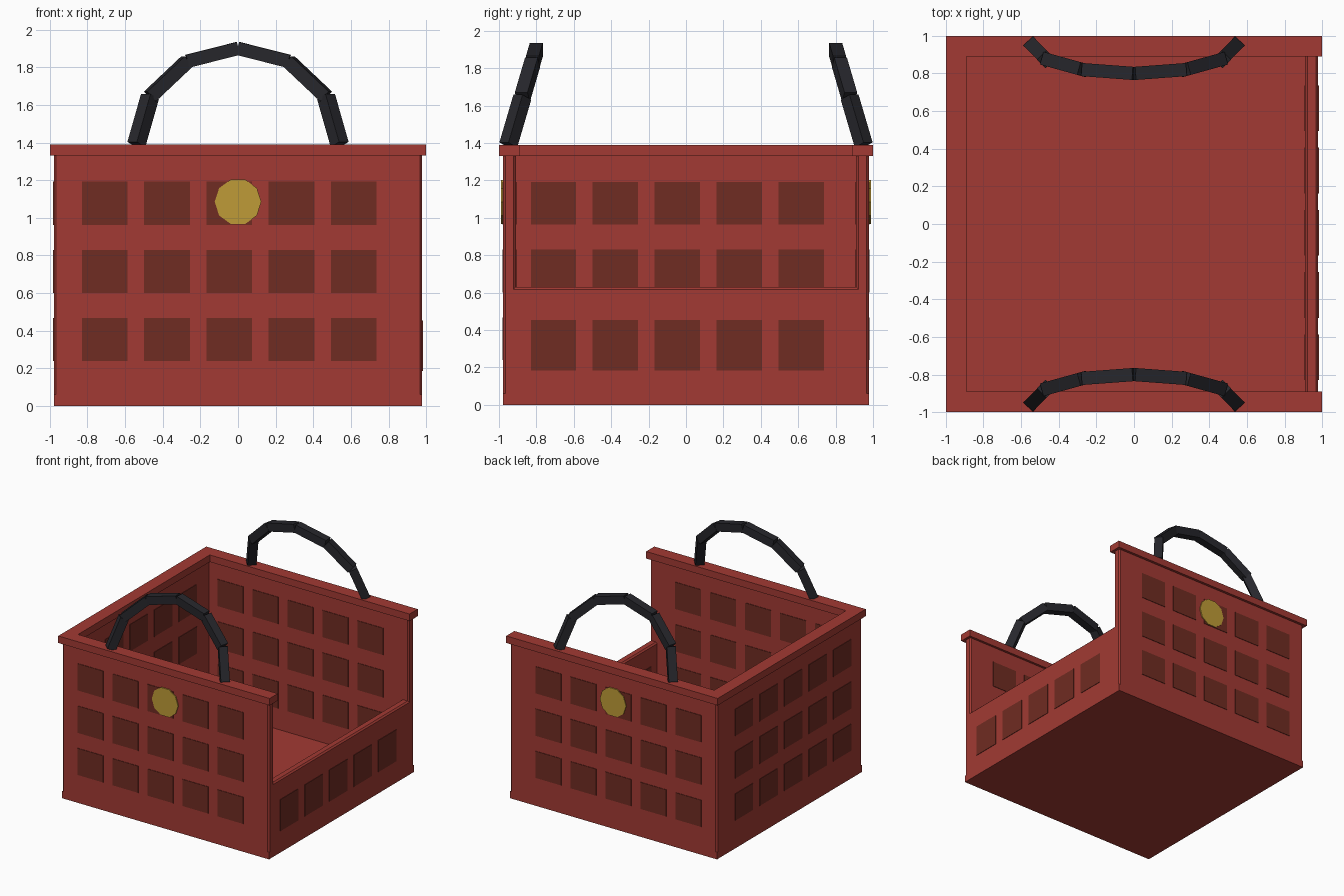
import bpy, math
from mathutils import Vector

if "Cube" in bpy.data.objects:
    bpy.data.objects.remove(bpy.data.objects["Cube"])


def mat(name, rgb):
    m = bpy.data.materials.new(name)
    m.diffuse_color = (*rgb, 1)
    m.use_nodes = True
    m.node_tree.nodes["Principled BSDF"].inputs["Base Color"].default_value = m.diffuse_color
    return m


RED = mat("red plastic", (0.36, 0.042, 0.033))
BROWN = mat("dark brown red", (0.162, 0.025, 0.016))
GOLD = mat("gold", (0.52, 0.33, 0.038))
BLACK = mat("black", (0.02, 0.02, 0.025))


def box(name, lo, hi, material, bevel=0.0):
    lo, hi = Vector(lo), Vector(hi)
    bpy.ops.mesh.primitive_cube_add(size=1, location=(lo + hi) / 2)
    o = bpy.context.object
    o.name = name
    o.scale = hi - lo
    bpy.ops.object.transform_apply(location=False, rotation=False, scale=True)
    o.data.materials.append(material)
    if bevel:
        b = o.modifiers.new("bevel", 'BEVEL')
        b.width = bevel
        b.segments = 1
    return o


OUT, INN, BEV = 0.978, 0.91, 0.012   # wall outer face, inner face, chamfer
TOP = 1.36

# Floor and four walls (right one is low)
box("floor", (-OUT, -OUT, 0), (OUT, OUT, 0.06), RED)
box("front_wall", (-OUT, -OUT, 0.03), (OUT, -INN, TOP), RED, BEV)
box("back_wall", (-OUT, INN, 0.03), (OUT, OUT, TOP), RED, BEV)
box("left_wall", (-OUT, -OUT, 0.03), (-INN, OUT, TOP), RED, BEV)
box("right_low_wall", (INN, -OUT, 0.03), (OUT, OUT, 0.63), RED, BEV)

# Top rim on three sides
box("front_rim", (-1, -1, 1.33), (1, -0.89, 1.39), RED)
box("back_rim", (-1, 0.89, 1.33), (1, 1, 1.39), RED)
box("left_rim", (-1, -0.89, 1.33), (-0.89, 0.89, 1.39), RED)

# Thin dark panels on both faces of every wall
T = 0.004
ROWS = [(0.24, 0.468), (0.60, 0.83), (0.963, 1.192)]
LOW_ROWS = [(0.185, 0.455)]
for side, axis, sign, rows in (("front", 1, -1, ROWS), ("back", 1, 1, ROWS),
                               ("left", 0, -1, ROWS), ("right", 0, 1, LOW_ROWS)):
    for z0, z1 in rows:
        for i in range(5):
            a = -0.83 + 0.331 * i
            for face, d0, d1 in (("outer", OUT - 0.002, OUT + T),
                                 ("inner", INN - T, INN + 0.002)):
                p, q = sorted((sign * d0, sign * d1))
                lo = (a, p, z0) if axis == 1 else (p, a, z0)
                hi = (a + 0.243, q, z1) if axis == 1 else (q, a + 0.243, z1)
                box(f"{side}_{face}_panel", lo, hi, BROWN)

for side, s in (("front", -1), ("back", 1)):
    # Ten-sided gold disc
    bpy.ops.mesh.primitive_cylinder_add(
        vertices=10, radius=0.124, depth=0.009,
        location=(0, s * (OUT + 0.0055), 1.085),
        rotation=(math.pi / 2, math.radians(18), 0))
    disc = bpy.context.object
    disc.name = f"{side}_disc"
    disc.data.materials.append(GOLD)

    # Arched handle of six straight blocks leaning inwards
    pts = []
    for k in range(7):
        t = math.pi * k / 6
        pts.append(Vector((-0.54 * math.cos(t),
                           s * (0.95 - 0.15 * math.sin(t)),
                           1.39 + 0.51 * math.sin(t))))
    for p, q in zip(pts, pts[1:]):
        h = (q - p).length / 2
        o = box(f"{side}_handle_segment", (-0.035, -0.035, -h), (0.035, 0.035, h), BLACK)
        o.location = (p + q) / 2
        o.rotation_mode = 'QUATERNION'
        o.rotation_quaternion = (q - p).to_track_quat('Z', 'Y')

# Turn discs so a flat edge is on top
for o in bpy.data.objects:
    if o.name.endswith("_disc"):
        o.rotation_euler = (math.pi / 2, 0, 0)
        for v in o.data.vertices:
            x, y = v.co.x, v.co.y
            v.co.x, v.co.y = y, x
        o.data.flip_normals()
